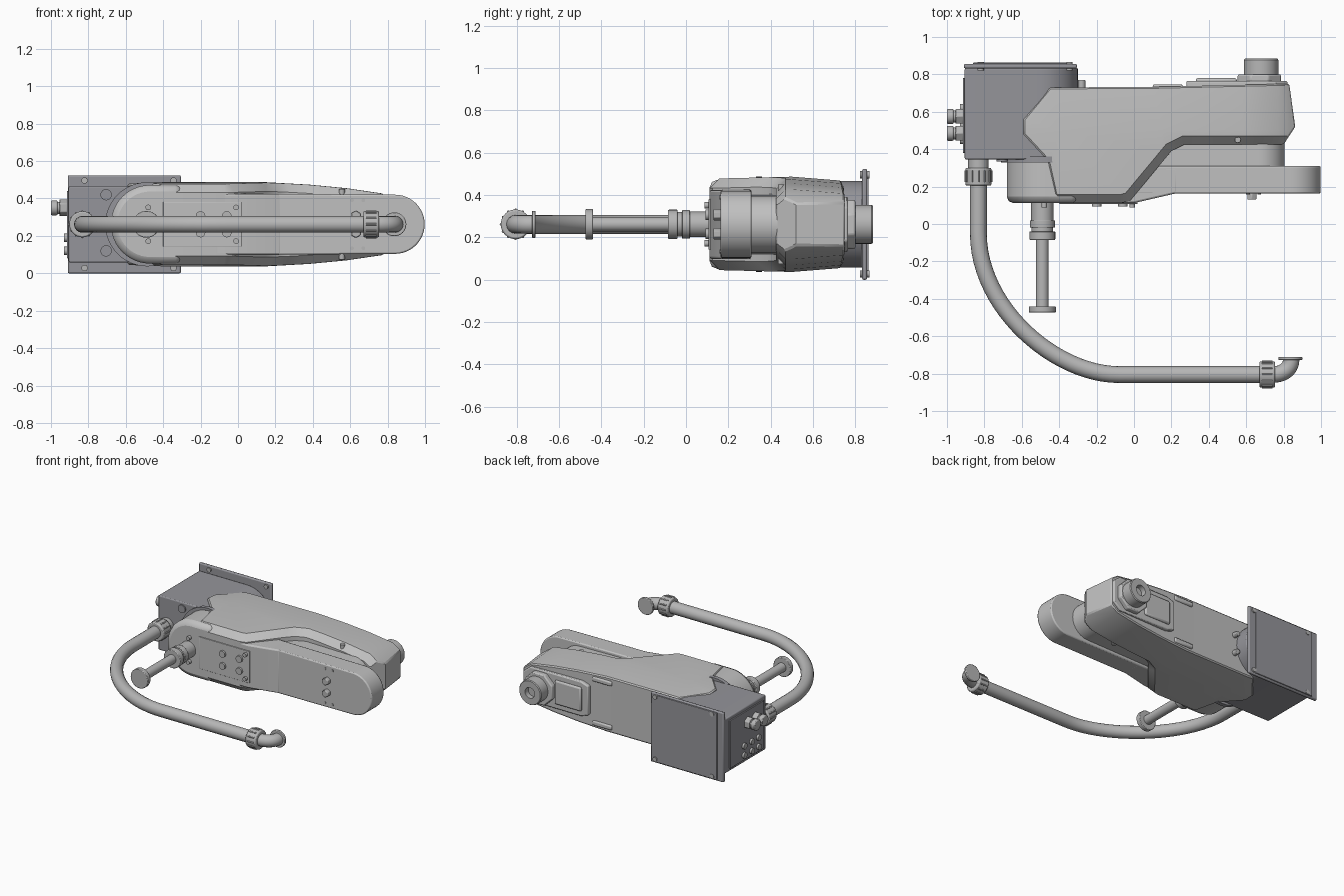
import bpy, bmesh, math
from mathutils import Vector, Matrix

cube = bpy.data.objects.get("Cube")
if cube:
    bpy.data.objects.remove(cube, do_unlink=True)

ZC = 0.262  # height of the symmetry plane


def material(name, rgb):
    m = bpy.data.materials.new(name)
    m.use_nodes = True
    m.diffuse_color = (*rgb, 1)
    m.node_tree.nodes["Principled BSDF"].inputs["Base Color"].default_value = (*rgb, 1)
    return m


ARM = material("light grey", (0.53, 0.53, 0.53))
BASE = material("slate grey", (0.30, 0.30, 0.325))
METAL = material("mid grey", (0.47, 0.47, 0.47))


def finish(name, bm, mat, bevel=0, segments=2, limit=40):
    bmesh.ops.recalc_face_normals(bm, faces=bm.faces)
    mesh = bpy.data.meshes.new(name)
    bm.to_mesh(mesh)
    bm.free()
    ob = bpy.data.objects.new(name, mesh)
    bpy.context.scene.collection.objects.link(ob)
    mesh.materials.append(mat)
    if bevel:
        mod = ob.modifiers.new("edges", "BEVEL")
        mod.width, mod.segments = bevel, segments
        mod.limit_method, mod.angle_limit = "ANGLE", math.radians(limit)
    bpy.ops.object.select_all(action="DESELECT")
    ob.select_set(True)
    bpy.context.view_layer.objects.active = ob
    bpy.ops.object.shade_smooth_by_angle(angle=math.radians(30))
    return ob


def prism_mesh(points, lo, hi, axis):
    """Extrude an outline along z (points are x, y) or y (points are x, z)."""
    bm = bmesh.new()
    place = (lambda p, d: (p[0], p[1], d)) if axis == "z" else (lambda p, d: (p[0], d, p[1]))
    a = [bm.verts.new(place(p, lo)) for p in points]
    b = [bm.verts.new(place(p, hi)) for p in points]
    bm.faces.new(a)
    bm.faces.new(b)
    for i in range(len(a)):
        j = (i + 1) % len(a)
        bm.faces.new((a[i], a[j], b[j], b[i]))
    return bm


def prism(name, points, lo, hi, mat, bevel=0, axis="y", segments=2):
    return finish(name, prism_mesh(points, lo, hi, axis), mat, bevel, segments)


def box(name, x0, x1, y0, y1, z0, z1, mat, bevel=0.005):
    return prism(name, [(x0, z0), (x1, z0), (x1, z1), (x0, z1)], y0, y1, mat, bevel)


def rod(name, start, end, r, mat, sides=32, bevel=0, r2=None):
    s, e = Vector(start), Vector(end)
    bm = bmesh.new()
    turn = (e - s).to_track_quat("Z", "Y").to_matrix().to_4x4()
    bmesh.ops.create_cone(bm, cap_ends=True, segments=sides, radius1=r,
                          radius2=r if r2 is None else r2, depth=(e - s).length,
                          matrix=Matrix.Translation((s + e) / 2) @ turn)
    return finish(name, bm, mat, bevel)


def yrod(name, x, z, y0, y1, r, mat, sides=32, bevel=0):
    return rod(name, (x, y0, z), (x, y1, z), r, mat, sides, bevel)


def arc(cx, r, start, end, n=24):
    return [(cx + r * math.cos(math.radians(start + (end - start) * i / n)),
             ZC + r * math.sin(math.radians(start + (end - start) * i / n))) for i in range(n + 1)]


def tube(name, points, r, mat):
    """Bezier tube; each point is (position, left handle, right handle)."""
    cu = bpy.data.curves.new(name, "CURVE")
    cu.dimensions, cu.bevel_depth, cu.bevel_resolution = "3D", r, 6
    cu.resolution_u, cu.use_fill_caps = 24, True
    sp = cu.splines.new("BEZIER")
    sp.bezier_points.add(len(points) - 1)
    for bp, trio in zip(sp.bezier_points, points):
        bp.handle_left_type = bp.handle_right_type = "FREE"
        bp.co, bp.handle_left, bp.handle_right = [(x, y, ZC) for x, y in trio]
    ob = bpy.data.objects.new(name, cu)
    bpy.context.scene.collection.objects.link(ob)
    cu.materials.append(mat)


# Base: housing with a rounded end, mounting plate, lid and corner bolts
prism("base_housing", arc(-0.505, 0.205, -90, 90) + [(-0.905, ZC + 0.205), (-0.905, ZC - 0.205)],
      0.345, 0.835, BASE, 0.008)
box("mounting_plate", -0.91, -0.305, 0.832, 0.856, 0, 0.524, BASE, 0.008)
box("back_lid", -0.86, -0.36, 0.85, 0.863, 0.01, 0.514, BASE, 0.003)
for x in (-0.82, -0.345):
    for z in (0.028, 0.496):
        yrod("mounting_bolt", x, z, 0.822, 0.866, 0.017, METAL, 16)
yrod("base_ring", -0.485, ZC, 0.33, 0.36, 0.225, BASE, 48)
for z in (0.12, 0.42):
    yrod("base_front_plug", -0.705, z, 0.335, 0.35, 0.03, BASE, 24)

# Side connector panel
box("connector_panel", -0.915, -0.9, 0.38, 0.78, 0.08, 0.44, BASE, 0.003)
for y in (0.485, 0.575):
    rod("gland_nut", (-0.955, y, 0.35), (-0.912, y, 0.35), 0.045, METAL, 6, 0.004)
    rod("gland_collar", (-0.97, y, 0.35), (-0.95, y, 0.35), 0.032, METAL, 24)
    rod("gland_cap", (-1.0, y, 0.35), (-0.965, y, 0.35), 0.04, METAL, 24, 0.006)
for y in (0.45, 0.53, 0.62):
    for z in (0.12, 0.19):
        rod("side_socket", (-0.93, y, z), (-0.91, y, z), 0.022, METAL, 16)

# Arm shell: plan outline whose thickness tapers along its length
H_KEYS = [(-0.6, 0.217), (-0.4, 0.225), (0.15, 0.225), (0.38, 0.212), (0.58, 0.193), (0.77, 0.165), (0.87, 0.095)]


def half_height(x, y):
    h = H_KEYS[-1][1]
    for (xa, ha), (xb, hb) in zip(H_KEYS, H_KEYS[1:]):
        if x <= xb:
            h = ha + (hb - ha) * max(0, (x - xa) / (xb - xa))
            break
    return h - max(0, y - 0.5) * 0.08 - max(0, 0.5 - y) * 0.025


plan = [(-0.59, 0.48), (-0.59, 0.56), (-0.45, 0.73), (0.1, 0.733), (0.83, 0.75), (0.862, 0.52),
        (0.8, 0.425), (0.27, 0.425), (0.2, 0.39), (-0.02, 0.125), (-0.07, 0.112), (-0.41, 0.112), (-0.46, 0.34)]
bm = prism_mesh(plan, -1, 1, "z")
for point, normal in [((x, 0, 0), (1, 0, 0)) for x, _ in H_KEYS[1:-1]] + [((0, 0.5, 0), (0, 1, 0))]:
    bmesh.ops.bisect_plane(bm, geom=bm.verts[:] + bm.edges[:] + bm.faces[:], plane_co=point, plane_no=normal)
for v in bm.verts:
    v.co.z = ZC + v.co.z * half_height(v.co.x, v.co.y)
bmesh.ops.recalc_face_normals(bm, faces=bm.faces)
front_rim = [e for e in bm.edges if e.calc_face_angle(0) > 0.75
             and max(v.co.y for v in e.verts) < 0.5 and abs(e.verts[0].co.z - e.verts[1].co.z) < 0.1
             and min(v.co.x for v in e.verts) > -0.43]
bmesh.ops.bevel(bm, geom=front_rim, offset=0.045, segments=1, affect="EDGES", clamp_overlap=True)
finish("arm_shell", bm, ARM, 0.008, 1, 45)

# Front of the arm: rounded nose, slim link and the neck joining it to the shell
prism("arm_nose", arc(-0.47, 0.21, 90, 270) + [(-0.3, ZC - 0.21), (-0.3, ZC + 0.21)],
      0.112, 0.36, ARM, 0.035)
prism("slim_link", arc(0.84, 0.158, -90, 90) + [(-0.1, ZC + 0.165), (-0.1, ZC - 0.165)],
      0.163, 0.31, ARM, 0.008)
prism("link_neck", arc(0.67, 0.135, -90, 90) + [(0.05, ZC + 0.145), (0.05, ZC - 0.145)],
      0.3, 0.45, ARM, 0.01)
prism("link_ramp", [(-0.12, 0.112), (0.0, 0.112), (0.23, 0.165), (0.23, 0.3), (-0.12, 0.3)],
      ZC - 0.163, ZC + 0.163, ARM, 0.01, "z")

# Front panel with screws and sockets
box("front_panel", -0.4, 0.02, 0.107, 0.12, ZC - 0.12, ZC + 0.12, ARM, 0.003)
for side in (-1, 1):
    for x in (-0.48, -0.01):
        yrod("panel_button", x, ZC + side * 0.09, 0.088, 0.12, 0.015, METAL, 16)
    for x in (-0.2, -0.06):
        yrod("panel_socket", x, ZC + side * 0.045, 0.093, 0.11, 0.025, METAL, 20)
    yrod("link_plug", 0.63, ZC + side * 0.045, 0.13, 0.165, 0.028, METAL, 6, 0.004)
    for x in (0.61, 0.67):
        yrod("link_screw", x, ZC + side * 0.128, 0.158, 0.17, 0.01, METAL, 12)
    rod("shell_screw", (0.555, 0.45, ZC + side * 0.15), (0.555, 0.45, ZC + side * 0.188), 0.016, METAL, 16)
    # Rounded hand slots on the back wall
    box("back_slot", 0.1, 0.26, 0.725, 0.747, ZC + side * 0.165 - 0.018, ZC + side * 0.165 + 0.018, ARM, 0.01)
    yrod("back_knob", -0.28, ZC + side * 0.07, 0.725, 0.77, 0.02, METAL, 16, 0.005)

# Rear joint: stepped covers and motor cap
prism("rear_cover", [(0.28, ZC - 0.11), (0.34, ZC - 0.13), (0.76, ZC - 0.13), (0.82, ZC - 0.08),
                     (0.82, ZC + 0.08), (0.76, ZC + 0.13), (0.34, ZC + 0.13), (0.28, ZC + 0.11)],
      0.72, 0.765, ARM, 0.008)
box("cover_hatch", 0.33, 0.55, 0.755, 0.78, ZC - 0.09, ZC + 0.09, ARM, 0.012)
prism("joint_plate", [(0.67 + 0.125 * math.cos(math.pi * (i + 0.5) / 4),
                       ZC + 0.125 * math.sin(math.pi * (i + 0.5) / 4)) for i in range(8)],
      0.75, 0.8, ARM, 0.008)
bm = bmesh.new()
profile = [(0.0, 0.845), (0.04, 0.845), (0.04, 0.884), (0.087, 0.884), (0.092, 0.877), (0.092, 0.79)]
verts = [bm.verts.new((0.68 + r, y, ZC)) for r, y in profile]
edges = [bm.edges.new(pair) for pair in zip(verts, verts[1:])]
bmesh.ops.spin(bm, geom=verts + edges, cent=(0.68, 0, ZC), axis=(0, 1, 0), angle=math.tau, steps=40)
bmesh.ops.remove_doubles(bm, verts=bm.verts, dist=0.0001)
finish("motor_cap", bm, METAL)

# Tool spindle
QX = -0.49
for name, y0, y1, r in [("spindle_sleeve", 0.13, 0.015, 0.06), ("sleeve_ring", 0.02, -0.02, 0.067),
                        ("sleeve_groove", -0.01, -0.05, 0.058), ("sleeve_collar", -0.04, -0.085, 0.069),
                        ("spindle_shaft", -0.08, -0.45, 0.034), ("spindle_flange", -0.44, -0.474, 0.072)]:
    yrod(name, QX, ZC, y0, y1, r, METAL, 32, 0.004)

# Cable hose with its end fittings
HX, HY = -0.832, -0.805
tube("cable_hose", [((HX, 0.25), (HX, 0.3), (HX, 0.15)), ((HX, -0.05), (HX, 0.05), (HX, -0.45)),
                    ((-0.08, HY), (-0.42, HY), (0.1, HY)), ((0.7, HY), (0.5, HY), (0.75, HY))], 0.045, METAL)
yrod("hose_socket", HX, ZC, 0.28, 0.36, 0.055, METAL)
yrod("hose_nut", HX, ZC, 0.205, 0.3, 0.07, METAL, 32, 0.008)
rod("hose_end_nut", (0.67, HY, ZC), (0.755, HY, ZC), 0.07, METAL, 32, 0.008)
for i in range(12):
    a = math.tau * i / 12
    c, s = 0.069 * math.cos(a), 0.069 * math.sin(a)
    rod("nut_rib", (HX + c, 0.225, ZC + s), (HX + c, 0.285, ZC + s), 0.006, METAL, 8)
    rod("end_nut_rib", (0.685, HY + c, ZC + s), (0.74, HY + c, ZC + s), 0.006, METAL, 8)
tube("hose_elbow", [((0.74, HY), (0.7, HY), (0.79, HY)), ((0.84, -0.725), (0.84, -0.78), (0.84, -0.7))],
     0.044, METAL)
yrod("elbow_flange", 0.836, ZC, -0.728, -0.71, 0.064, METAL, 32, 0.004)
